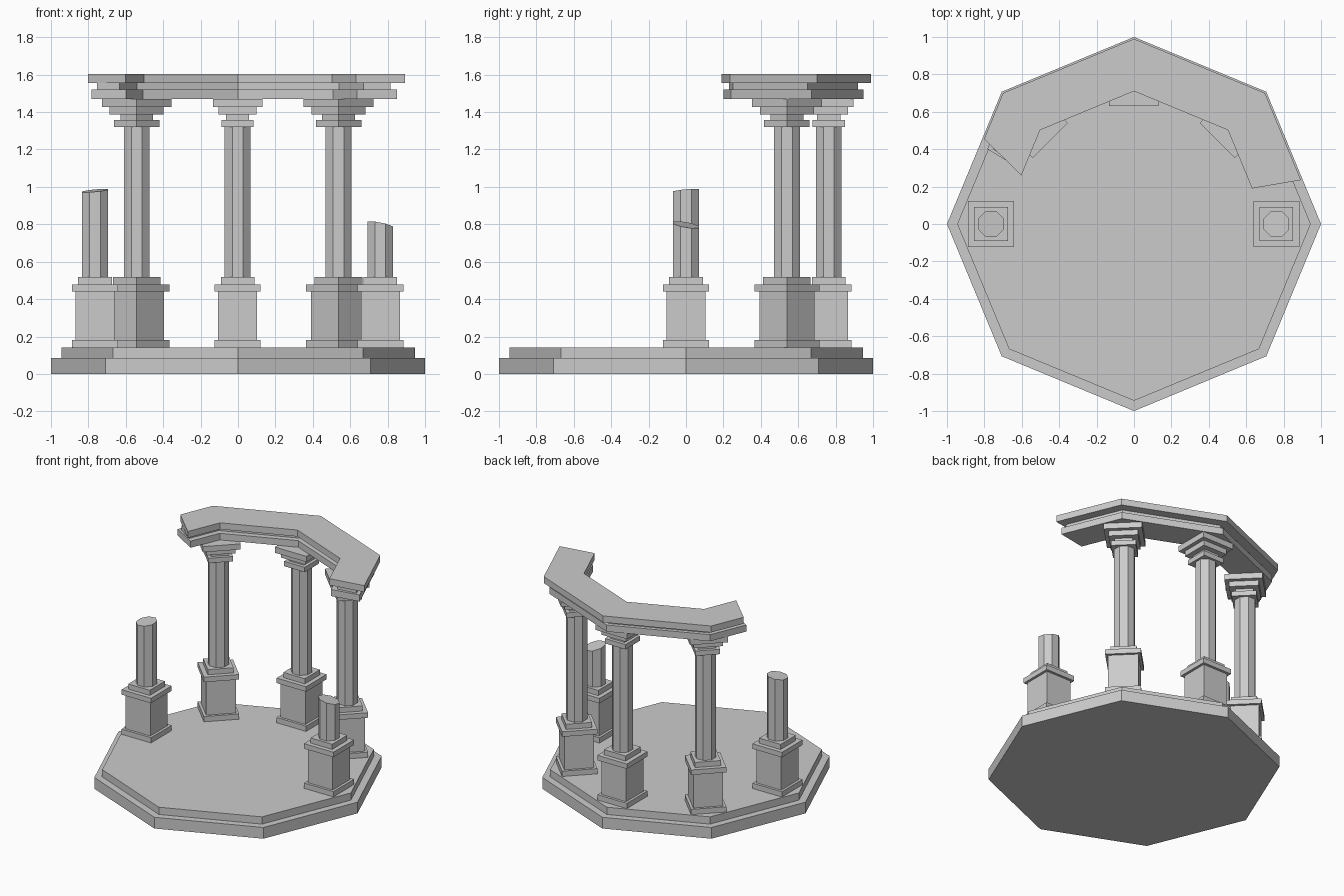
import bpy, bmesh
from math import sin, cos, pi, radians
from mathutils import Vector

if "Cube" in bpy.data.objects:
    bpy.data.objects.remove(bpy.data.objects["Cube"])


def finish(name, bm, loc=(0, 0, 0), rot=0):
    bmesh.ops.recalc_face_normals(bm, faces=bm.faces)
    mesh = bpy.data.meshes.new(name)
    bm.to_mesh(mesh)
    bm.free()
    ob = bpy.data.objects.new(name, mesh)
    ob.location = loc
    ob.rotation_euler.z = rot
    bpy.context.collection.objects.link(ob)
    return ob


def loft(name, rings, loc=(0, 0, 0), rot=0):
    """Closed solid through rings of equal point count."""
    bm = bmesh.new()
    vs = [[bm.verts.new(p) for p in r] for r in rings]
    n = len(vs[0])
    for a, b in zip(vs, vs[1:]):
        for i in range(n):
            j = (i + 1) % n
            bm.faces.new((a[i], a[j], b[j], b[i]))
    bm.faces.new(vs[0][::-1])
    bm.faces.new(vs[-1])
    return finish(name, bm, loc, rot)


def ring(n, r, z, turn=0.0):
    return [Vector((r * cos(2 * pi * i / n + turn), r * sin(2 * pi * i / n + turn), z))
            for i in range(n)]


def square_stack(name, profile, loc, rot):
    """Square moulding from (half width, z) pairs."""
    return loft(name, [ring(4, h * 2 ** 0.5, z, pi / 4) for h, z in profile], loc, rot)


# Two-step octagonal platform
loft("platform", [ring(8, r, z) for r, z in
                  ((1, 0), (1, 0.085), (0.945, 0.085), (0.945, 0.14))])

PEDESTAL = [(0.123, 0.14), (0.123, 0.18), (0.104, 0.18), (0.104, 0.44),
            (0.123, 0.44), (0.123, 0.478), (0.09, 0.478), (0.09, 0.517)]
CAPITAL = [(0.086, 1.32), (0.086, 1.357), (0.062, 1.357), (0.062, 1.387),
           (0.102, 1.387), (0.102, 1.427), (0.132, 1.427), (0.132, 1.47)]
SHAFT_R = 0.069 / cos(pi / 8)

# Broken shaft tops: height, slope along x, slope along y
BROKEN = {0: (0.797, -0.2, -0.17), 180: (0.98, 0.1, 0.09)}

# Columns at five corners of the octagon
for deg in (0, 45, 90, 135, 180):
    a = radians(deg)
    loc = (0.763 * cos(a) - 0.002, 0.763 * sin(a), 0)
    rot = a if deg in (45, 135) else 0
    square_stack(f"pedestal_{deg}", PEDESTAL, loc, rot)
    top = ring(8, SHAFT_R, 1.32, pi / 8)
    if deg in BROKEN:
        h, sx, sy = BROKEN[deg]
        for p in top:
            p.z = h + sx * p.x + sy * p.y
    else:
        square_stack(f"capital_{deg}", CAPITAL, loc, rot)
    loft(f"shaft_{deg}", [ring(8, SHAFT_R, 0.517, pi / 8), top], loc, rot)


# Broken entablature: octagon band with ragged ends given by their y positions
def band(name, r_in, r_out, z0, z1, right_in, right_out, left_in, left_out):
    def arc(r, yr, yl):
        k = r * 2 ** -0.5
        slope = (r - k) / k
        return [(r - slope * yr, yr), (k, k), (0, r), (-k, k), (-(r - slope * yl), yl)]
    outline = arc(r_out, right_out, left_out) + arc(r_in, right_in, left_in)[::-1]
    loft(name, [[(x, y, z) for x, y in outline] for z in (z0, z1)])


band("architrave", 0.72, 0.95, 1.47, 1.52, 0.20, 0.24, 0.29, 0.40)
band("frieze", 0.765, 0.92, 1.52, 1.555, 0.23, 0.25, 0.32, 0.40)
band("cornice", 0.71, 0.99, 1.555, 1.604, 0.19, 0.235, 0.26, 0.455)
